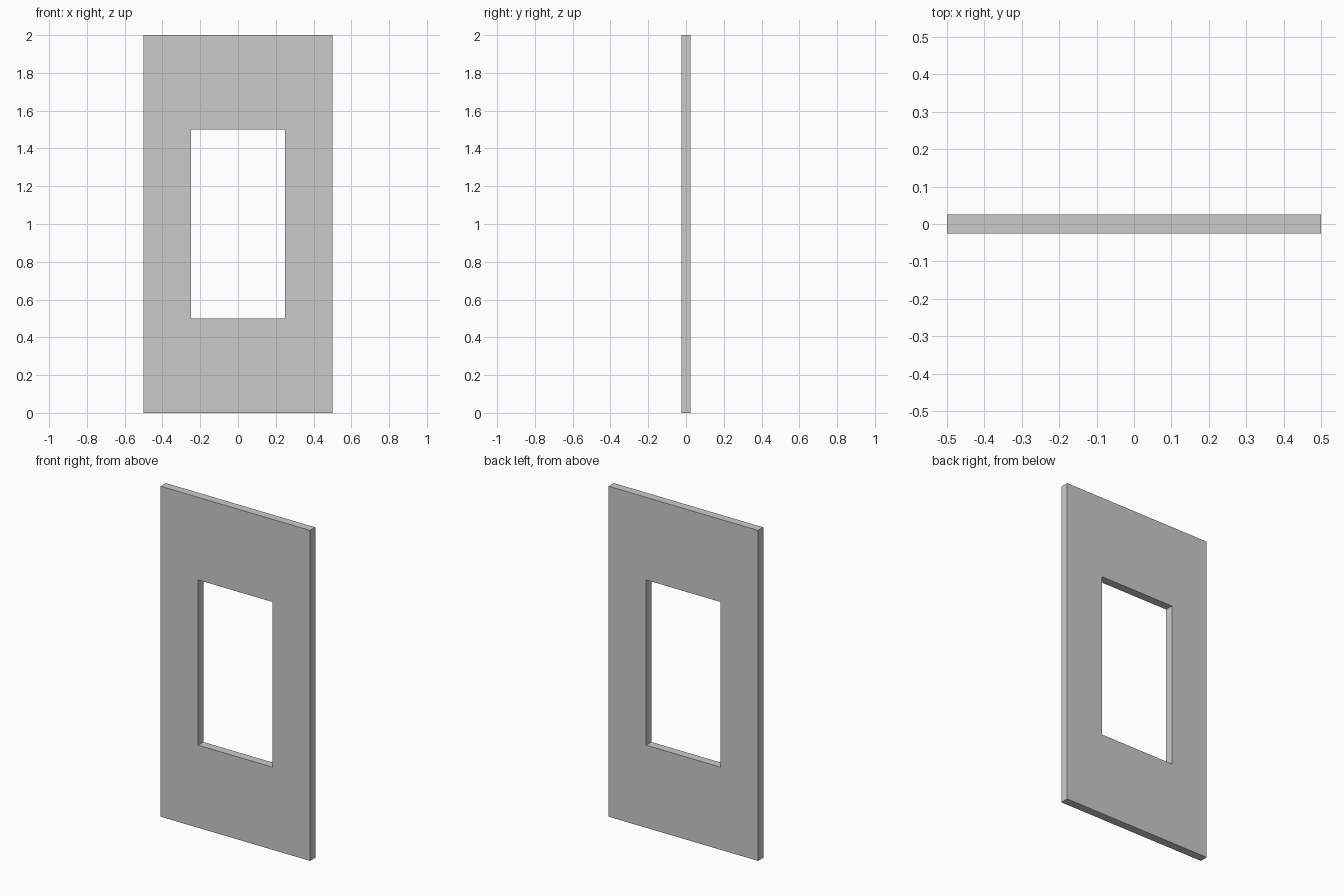
import bpy, bmesh

if "Cube" in bpy.data.objects:
    bpy.data.objects.remove(bpy.data.objects["Cube"])

THICKNESS = 0.05


def rect(bm, half_w, z0, z1, y):
    """Ring of four vertices in the xz plane."""
    return [bm.verts.new((x, y, z)) for x, z in
            ((-half_w, z0), (half_w, z0), (half_w, z1), (-half_w, z1))]


# Flat front frame: outer outline around the window opening
bm = bmesh.new()
outer = rect(bm, 0.5, 0.0, 2.0, -THICKNESS / 2)
inner = rect(bm, 0.25, 0.5, 1.5, -THICKNESS / 2)
for i in range(4):
    j = (i + 1) % 4
    bm.faces.new((outer[i], outer[j], inner[j], inner[i]))

# Give the panel its thickness, keeping the front faces
result = bmesh.ops.extrude_face_region(bm, geom=bm.faces[:], use_keep_orig=True)
moved = [g for g in result["geom"] if isinstance(g, bmesh.types.BMVert)]
bmesh.ops.translate(bm, verts=moved, vec=(0, THICKNESS, 0))
bmesh.ops.recalc_face_normals(bm, faces=bm.faces[:])

mesh = bpy.data.meshes.new("panel_with_opening")
bm.to_mesh(mesh)
bm.free()
panel = bpy.data.objects.new("panel_with_opening", mesh)
bpy.context.collection.objects.link(panel)
